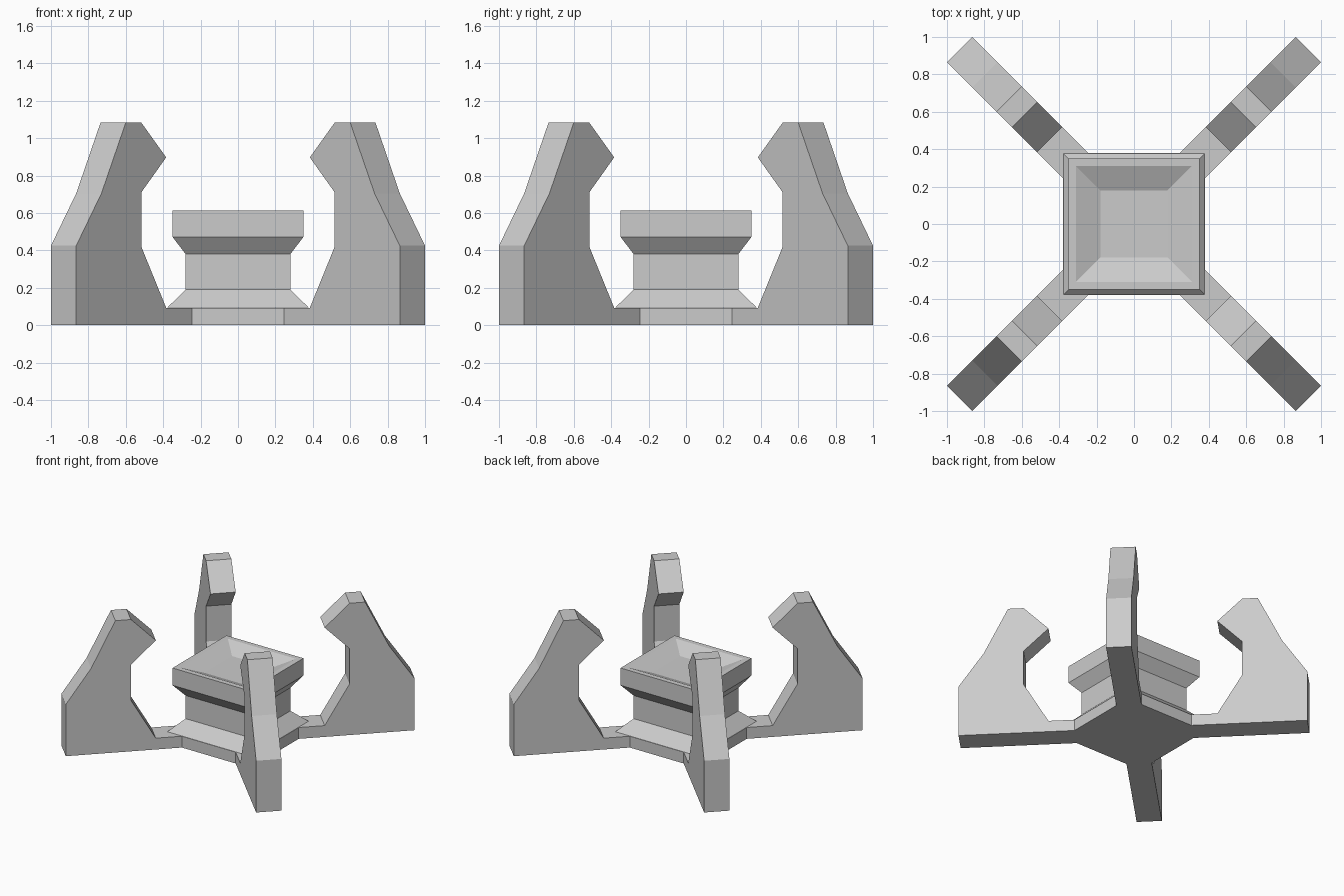
import bpy
import bmesh
import math
from mathutils import Matrix, Vector

if "Cube" in bpy.data.objects:
    bpy.data.objects.remove(bpy.data.objects["Cube"], do_unlink=True)

# Single stone colour
stone = bpy.data.materials.new("light_grey_stone")
stone.use_nodes = True
grey = (0.6, 0.6, 0.6, 1)
stone.diffuse_color = grey
stone.node_tree.nodes["Principled BSDF"].inputs["Base Color"].default_value = grey


def finish(name, bm):
    bmesh.ops.recalc_face_normals(bm, faces=bm.faces)
    mesh = bpy.data.meshes.new(name)
    bm.to_mesh(mesh)
    bm.free()
    mesh.materials.append(stone)
    obj = bpy.data.objects.new(name, mesh)
    bpy.context.collection.objects.link(obj)
    return obj


def extrude_outline(name, points, direction, matrix=None):
    bm = bmesh.new()
    face = bm.faces.new([bm.verts.new(p) for p in points])
    moved = bmesh.ops.extrude_face_region(bm, geom=[face], use_keep_orig=True)
    verts = [v for v in moved["geom"] if isinstance(v, bmesh.types.BMVert)]
    bmesh.ops.translate(bm, verts=verts, vec=direction)
    if matrix:
        bm.transform(matrix)
    return finish(name, bm)


def square_loft(name, sections):
    # Stack of square rings (half width, height), capped at both ends
    bm = bmesh.new()
    rings = [[bm.verts.new((sx * w, sy * w, z))
              for sx, sy in ((-1, -1), (1, -1), (1, 1), (-1, 1))]
             for w, z in sections]
    for low, high in zip(rings, rings[1:]):
        for i in range(4):
            j = (i + 1) % 4
            bm.faces.new((low[i], low[j], high[j], high[i]))
    bm.faces.new(rings[0])
    bm.faces.new(rings[-1])
    return finish(name, bm)


# Base slab: a square with its corners cut where the arms join
EDGE, CUT, BASE_TOP = 0.38, 0.245, 0.093
outline = [(CUT, -EDGE), (EDGE, -CUT), (EDGE, CUT), (CUT, EDGE),
           (-CUT, EDGE), (-EDGE, CUT), (-EDGE, -CUT), (-CUT, -EDGE)]
extrude_outline("base_slab", [(x, y, 0) for x, y in outline],
                Vector((0, 0, BASE_TOP)))

# Pedestal with flared collar, waist, overhanging head and shallow dish
square_loft("pedestal", [(0.378, 0.094), (0.28, 0.19), (0.28, 0.38),
                         (0.35, 0.472), (0.35, 0.614), (0.31, 0.614),
                         (0.18, 0.555)])

# Four hooked arms on the diagonals
HALF = (EDGE - CUT) / math.sqrt(2)
arm = [(CUT, 0), (0.865, 0), (0.865, 0.425), (0.73, 0.705), (0.6, 1.083),
       (0.517, 1.083), (0.384, 0.897), (0.517, 0.71), (0.517, 0.42),
       (0.384, BASE_TOP), (CUT, BASE_TOP)]
profile = [((d + (EDGE - CUT) / 2) * math.sqrt(2), -HALF, z) for d, z in arm]
names = ("back_left_arm", "back_right_arm", "front_right_arm", "front_left_arm")
for i, name in enumerate(names):
    turn = Matrix.Rotation(math.radians(45 + 90 * i), 4, "Z")
    extrude_outline(name, profile, Vector((0, 2 * HALF, 0)), turn)
